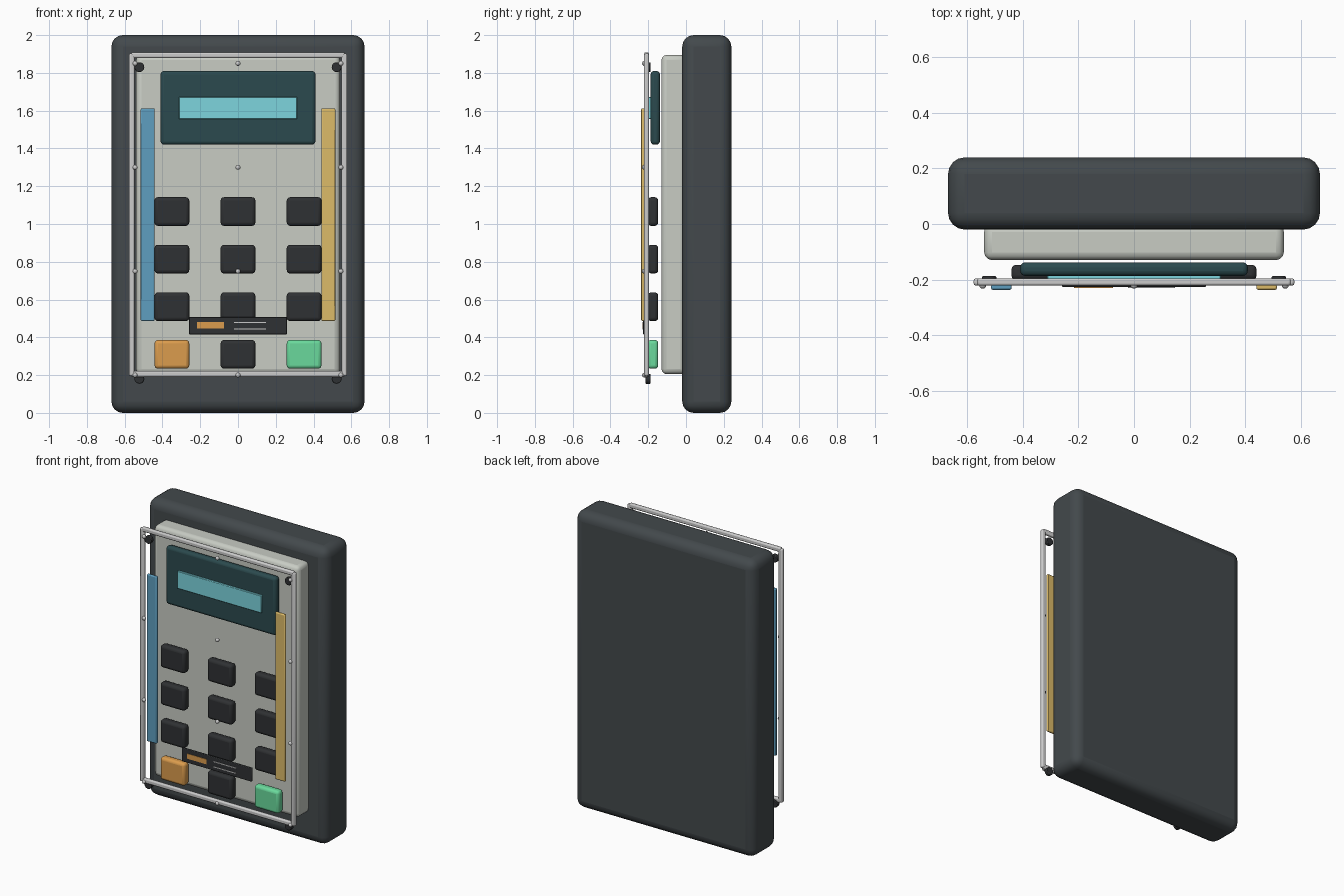
import bpy, math
from mathutils import Vector

cube = bpy.data.objects.get("Cube")
if cube:
    bpy.data.objects.remove(cube, do_unlink=True)


def linear(c):
    return c / 12.92 if c <= 0.04045 else ((c + 0.055) / 1.055) ** 2.4


def material(name, hex_code):
    rgb = [linear(b / 255) for b in bytes.fromhex(hex_code)]
    mat = bpy.data.materials.new(name)
    mat.use_nodes = True
    mat.diffuse_color = (*rgb, 1)
    bsdf = mat.node_tree.nodes["Principled BSDF"]
    bsdf.inputs["Base Color"].default_value = (*rgb, 1)
    bsdf.inputs["Roughness"].default_value = 0.6
    return mat


charcoal = material("charcoal", "43494C")
pale = material("pale_grey", "C8CCC4")
teal = material("dark_teal", "2B4A4E")
cyan = material("cyan", "7DD5DE")
black = material("key_black", "2F3133")
orange = material("orange", "DB9C4D")
green = material("green", "6AD99C")
blue = material("blue", "5F9FC0")
gold = material("gold", "DCBB69")
silver = material("silver", "D9DDDA")


def finish(obj, name, mat):
    obj.name = obj.data.name = name
    obj.data.materials.append(mat)
    bpy.ops.object.shade_smooth_by_angle(angle=math.radians(35))
    return obj


def box(name, x, y, z, mat, bevel=0.0, segments=3):
    """Rounded box from (min, max) ranges along each axis."""
    lo, hi = Vector((x[0], y[0], z[0])), Vector((x[1], y[1], z[1]))
    bpy.ops.mesh.primitive_cube_add(size=1, location=(lo + hi) / 2)
    obj = bpy.context.object
    obj.scale = hi - lo
    bpy.ops.object.transform_apply(location=False, rotation=False, scale=True)
    if bevel:
        mod = obj.modifiers.new("rounded_edges", "BEVEL")
        mod.width, mod.segments = bevel, segments
    return finish(obj, name, mat)


def span(centre, size):
    return (centre - size / 2, centre + size / 2)


# Casing and front panel
box("rear_casing", (-0.67, 0.67), (-0.02, 0.24), (0, 2), charcoal, 0.06, 4)
box("front_panel", (-0.54, 0.54), (-0.13, 0), (0.205, 1.895), pale, 0.028)

# Display
box("display_housing", (-0.41, 0.41), (-0.187, -0.138), (1.42, 1.81), teal, 0.018)
box("display_window", (-0.313, 0.313), (-0.2, -0.18), (1.555, 1.673), cyan, 0.003, 1)

# Keypad, with coloured outer keys on the bottom row
for row in range(4):
    for col in (-1, 0, 1):
        mat = {(3, -1): orange, (3, 1): green}.get((row, col), black)
        box(f"key_{row + 1}_{col + 2}", span(col * 0.35, 0.184), (-0.202, -0.147),
            span(1.066 - row * 0.252, 0.152), mat, 0.018)

# Floating frame, side strips and corner screws
for z, side in ((1.894, "top"), (0.206, "bottom")):
    box(f"frame_{side}", (-0.565, 0.565), (-0.222, -0.196), span(z, 0.03), silver, 0.008, 2)
for s, side, strip in ((1, "left", gold), (-1, "right", blue)):
    box(f"frame_{side}", span(s * 0.563, 0.03), (-0.222, -0.196), (0.196, 1.902),
        silver, 0.008, 2)
    box(f"side_strip_{side}", span(s * 0.478, 0.074), (-0.237, -0.218), (0.487, 1.612),
        strip, 0.006, 2)
    for z, end in ((1.83, "top"), (0.18, "bottom")):
        bpy.ops.mesh.primitive_cylinder_add(vertices=20, radius=0.026, depth=0.026,
                                            location=(s * 0.522, -0.201, z),
                                            rotation=(math.pi / 2, 0, 0))
        screw = finish(bpy.context.object, f"screw_{end}_{side}", black)
        mod = screw.modifiers.new("rounded_edges", "BEVEL")
        mod.width, mod.segments = 0.004, 2

# Small rivets in a three by four grid
for row in range(4):
    for col in (-1, 0, 1):
        bpy.ops.mesh.primitive_uv_sphere_add(segments=12, ring_count=8, radius=0.013,
                                             location=(col * 0.545, -0.22, 0.2 + row * 0.55))
        finish(bpy.context.object, f"rivet_{row + 1}_{col + 2}", silver)

# Label plate with a coloured patch and two fine lines
box("label_plate", (-0.26, 0.26), (-0.227, -0.213), (0.416, 0.508), black, 0.004, 2)
box("label_patch", (-0.217, -0.075), (-0.23, -0.225), (0.446, 0.48), orange)
box("label_line_upper", (-0.022, 0.148), (-0.23, -0.225), span(0.479, 0.006), silver)
box("label_line_lower", (-0.022, 0.148), (-0.23, -0.225), span(0.444, 0.006), silver)
